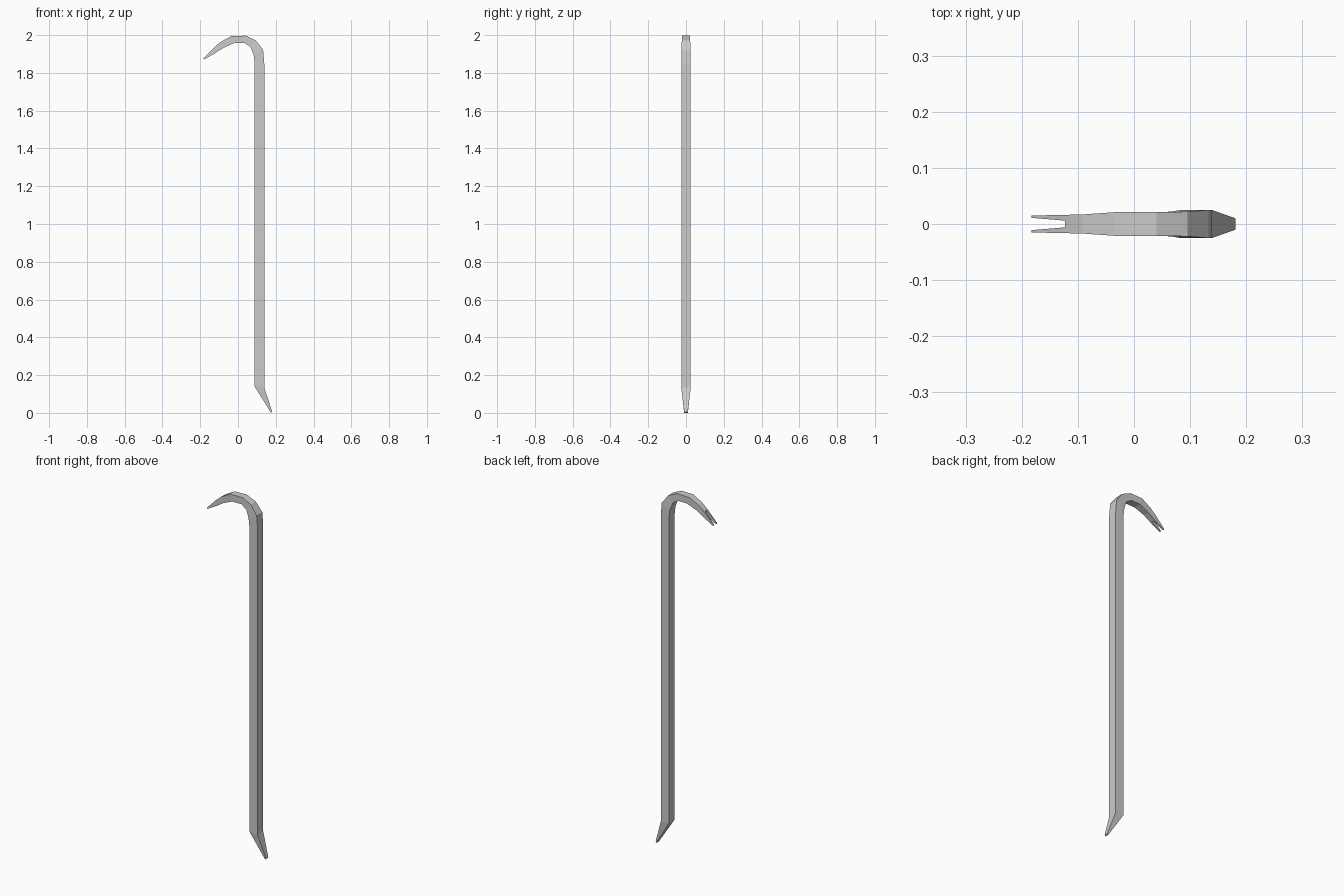
import bpy, bmesh

if "Cube" in bpy.data.objects:
    bpy.data.objects.remove(bpy.data.objects["Cube"])

bm = bmesh.new()


def ring(outer, inner, y0, y1):
    """Four-sided section between an outer and inner (x, z) profile point."""
    return [bm.verts.new((p[0], y, p[1]))
            for p, y in ((outer, y0), (outer, y1), (inner, y1), (inner, y0))]


def loft(sections, cap_start=True):
    rings = [ring(*s) for s in sections]
    for a, b in zip(rings, rings[1:]):
        for i in range(4):
            j = (i + 1) % 4
            bm.faces.new((a[i], a[j], b[j], b[i]))
    if cap_start:
        bm.faces.new(rings[0][::-1])
    bm.faces.new(rings[-1])


# Pry tip, straight shaft and hook: outer point, inner point, half width
body = [
    ((0.181, 0.006), (0.175, 0.0), 0.010),
    ((0.139, 0.135), (0.088, 0.140), 0.025),
    ((0.139, 1.850), (0.088, 1.850), 0.025),
    ((0.133, 1.922), (0.083, 1.895), 0.025),
    ((0.095, 1.972), (0.066, 1.938), 0.022),
    ((0.040, 1.997), (0.034, 1.958), 0.021),
    ((-0.035, 1.995), (-0.022, 1.957), 0.021),
    ((-0.092, 1.964), (-0.078, 1.932), 0.017),
    ((-0.123, 1.938), (-0.123, 1.903), 0.0163),
]
loft([(o, i, -w, w) for o, i, w in body])

# Two claw prongs either side of the nail slot
for s in (-1, 1):
    loft([((-0.123, 1.938), (-0.123, 1.903), s * 0.006, s * 0.0163),
          ((-0.183, 1.877), (-0.179, 1.871), s * 0.011, s * 0.015)],
         cap_start=False)

bmesh.ops.recalc_face_normals(bm, faces=bm.faces)
mesh = bpy.data.meshes.new("crowbar")
bm.to_mesh(mesh)
bm.free()
bpy.context.collection.objects.link(bpy.data.objects.new("crowbar", mesh))
